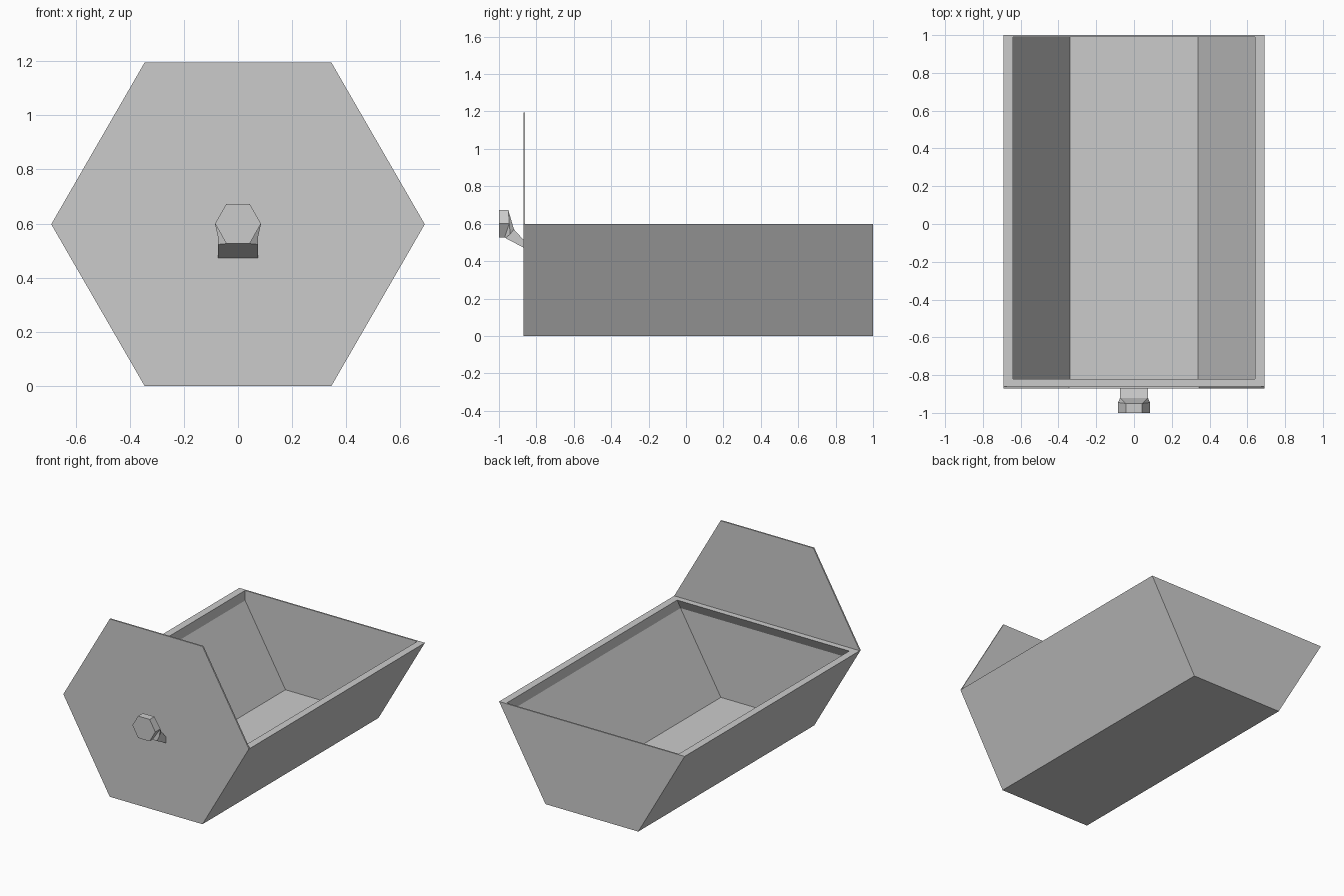
import bpy, bmesh, math

cube = bpy.data.objects.get("Cube")
if cube:
    bpy.data.objects.remove(cube, do_unlink=True)

grey = bpy.data.materials.new("light_grey")
grey.use_nodes = True
COLOR = (0.6, 0.6, 0.6, 1)
grey.diffuse_color = COLOR
grey.node_tree.nodes["Principled BSDF"].inputs["Base Color"].default_value = COLOR

R = 0.69                           # hexagon radius
H = R * math.sin(math.pi / 3)      # hexagon half height
FRONT, BACK = -0.86, 1.0


def finish(bm, name):
    bmesh.ops.recalc_face_normals(bm, faces=bm.faces)
    mesh = bpy.data.meshes.new(name)
    bm.to_mesh(mesh)
    bm.free()
    mesh.materials.append(grey)
    obj = bpy.data.objects.new(name, mesh)
    bpy.context.collection.objects.link(obj)
    return obj


def add_loop(bm, points):
    return [bm.verts.new(p) for p in points]


def bridge(bm, a, b, closed=True):
    n = len(a)
    for i in range(n if closed else n - 1):
        j = (i + 1) % n
        bm.faces.new((a[i], a[j], b[j], b[i]))


def mirrored(half):
    """Close a loop from its right half, listed top to bottom."""
    return half + [(-x, y, z) for x, y, z in reversed(half)]


# Front panel: a thin full hexagon
bm = bmesh.new()
rings = []
for y in (FRONT - 0.01, FRONT):
    rings.append(add_loop(bm, [(R * math.cos(k * math.pi / 3), y,
                                H + R * math.sin(k * math.pi / 3)) for k in range(6)]))
    bm.faces.new(rings[-1])
bridge(bm, *rings)
finish(bm, "front_panel")

# Drawer tray: half hexagon with a thin-walled cavity and a thicker rim
bm = bmesh.new()
outer = [add_loop(bm, mirrored([(R, y, H), (R / 2, y, 0)])) for y in (FRONT, BACK)]
inner = [add_loop(bm, mirrored([(0.64, lip, H), (0.64, y, 0.53), (0.34, y, 0.01)]))
         for y, lip in ((FRONT + 0.004, -0.82), (BACK - 0.01, BACK - 0.01))]
for loops in (outer, inner):
    bridge(bm, *loops, closed=False)
for ring in outer:
    bm.faces.new(ring)
for a, b, c, d, e, f in inner:
    bm.faces.new((a, b, e, f))       # undercut band below the rim
    bm.faces.new((b, c, d, e))       # end wall
corners = [[ring[i] for ring, i in zip((s[0], s[0], s[1], s[1]), (0, -1, -1, 0))]
           for s in (outer, inner)]
bridge(bm, *corners)                 # top rim
finish(bm, "drawer_tray")

# Pull knob: hexagonal head on a neck that slopes down to the panel
bm = bmesh.new()
W = 0.073
sections = [
    [(0.043, -1, 0.673), (0.085, -1, 0.6), (0.043, -1, 0.526)],
    [(0.043, -0.95, 0.673), (0.085, -0.945, 0.6), (0.043, -0.97, 0.526)],
    [(W, -0.92, 0.57), (W, -0.94, 0.545), (W, -0.965, 0.523)],
    [(W, FRONT - 0.01, 0.515), (W, FRONT - 0.01, 0.494), (W, FRONT - 0.01, 0.473)],
]
loops = [add_loop(bm, mirrored(s)) for s in sections]
for a, b in zip(loops, loops[1:]):
    bridge(bm, a, b)
bm.faces.new(loops[0])
bm.faces.new(loops[-1])
finish(bm, "pull_knob")
